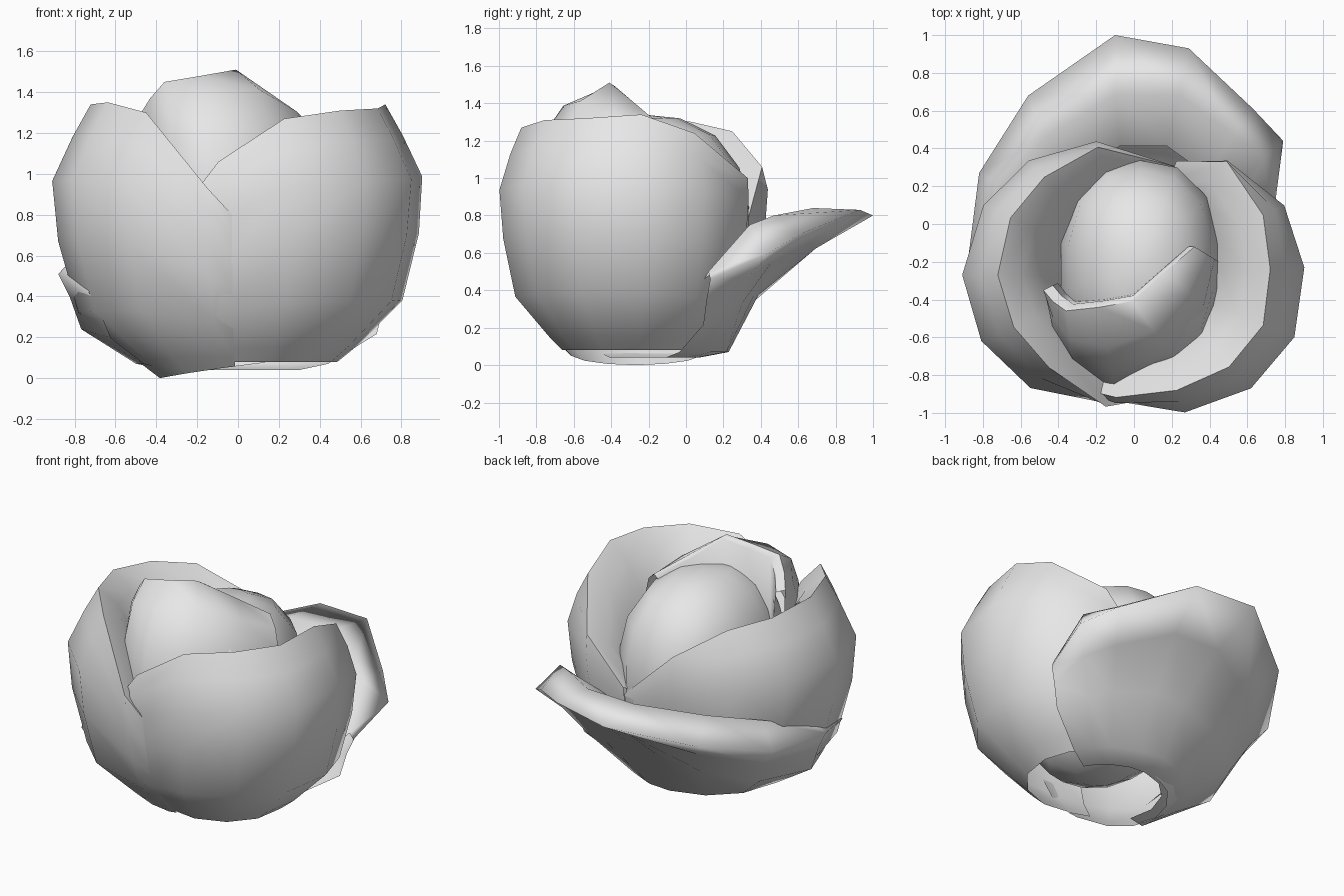
import bpy, bmesh, math
from mathutils import Vector

if "Cube" in bpy.data.objects:
    bpy.data.objects.remove(bpy.data.objects["Cube"], do_unlink=True)

# Single pale grey material
grey = bpy.data.materials.new("pale_grey")
grey.use_nodes = True
grey.diffuse_color = (0.8, 0.8, 0.8, 1)
grey.node_tree.nodes["Principled BSDF"].inputs["Base Color"].default_value = (0.8, 0.8, 0.8, 1)

CENTRE = Vector((0, -0.27))


def finish(name, bm, sharp=55):
    mesh = bpy.data.meshes.new(name)
    bm.to_mesh(mesh)
    bm.free()
    mesh.materials.append(grey)
    obj = bpy.data.objects.new(name, mesh)
    bpy.context.collection.objects.link(obj)
    bpy.ops.object.select_all(action="DESELECT")
    obj.select_set(True)
    bpy.context.view_layer.objects.active = obj
    bpy.ops.object.shade_smooth_by_angle(angle=math.radians(sharp))


def loft(name, columns, sharp=55):
    """Skin neighbouring columns of points, running up the outside and down the inside."""
    bm = bmesh.new()
    grid = [[bm.verts.new(p) for p in col] for col in columns]
    for a, b in zip(grid, grid[1:]):
        for i in range(len(a) - 1):
            bm.faces.new((a[i], b[i], b[i + 1], a[i + 1]))
    bm.normal_update()
    bm.faces.ensure_lookup_table()
    first = bm.faces[1]
    if first.normal.xy.dot(first.calc_center_median().xy - CENTRE) < 0:
        bmesh.ops.reverse_faces(bm, faces=bm.faces[:])
    finish(name, bm, sharp)


# Cup profile: height against fraction of the widest radius
PROFILE = [(0.0, 0.42), (0.09, 0.55), (0.33, 0.87), (0.68, 0.97), (0.97, 1.0), (1.2, 0.88), (1.36, 0.78)]


def width(z):
    for (z0, w0), (z1, w1) in zip(PROFILE, PROFILE[1:]):
        if z <= z1:
            return w0 + (w1 - w0) * (z - z0) / (z1 - z0)
    return PROFILE[-1][1]


def cup_columns(outline, base, tilt):
    cols = []
    for x, y, rim in outline:
        radial = Vector((x, y)) - CENTRE
        foot = base + tilt * x
        col = []
        for s in (0, 0.06, 0.24, 0.5, 0.72, 0.88, 1):
            z = foot + (rim - foot) * s
            col.append((*(CENTRE + radial * width(z)), z))
        # Inner face slopes from the rim down to the heart
        for w, drop in ((0.82, 0.08), (0.64, 0.26), (0.45, 0.55)):
            col.append((*(CENTRE + radial * w * width(rim)), rim * (1 - drop)))
        cols.append(col)
    return cols


# Two big cupped leaves: widest x, y and rim height round each one
left_outline = [(-0.3, -0.88, 0.8), (-0.1, -0.95, 1.06), (0.27, -1.0, 1.27), (0.62, -0.87, 1.31),
                (0.85, -0.6, 1.32), (0.91, -0.23, 1.34), (0.8, 0.1, 1.24), (0.5, 0.34, 1.0),
                (0.23, 0.35, 0.72)]
right_outline = [(-0.03, -0.958, 0.8), (-0.15, -0.97, 0.93), (-0.55, -0.87, 1.3), (-0.81, -0.62, 1.35),
                 (-0.91, -0.27, 1.34), (-0.8, 0.1, 1.3), (-0.56, 0.34, 1.25), (-0.2, 0.44, 1.06),
                 (0.25, 0.32, 0.66)]
loft("left_cup_leaf", cup_columns(left_outline, 0.08, 0))
loft("right_cup_leaf", cup_columns(right_outline, 0.06, 0.066))

# Open rear leaf with a rolled lip: outer edge x, y, z, belly radius, crest x, y, z
rear = [(-0.73, -0.59, 0.42, 0.68, -0.69, -0.57, 0.43), (-0.88, -0.2, 0.51, 0.77, -0.81, -0.18, 0.55),
        (-0.82, 0.27, 0.55, 0.76, -0.7, 0.2, 0.7),
        (-0.56, 0.68, 0.67, 0.7, -0.47, 0.46, 0.77), (-0.1, 1.0, 0.8, 0.66, -0.1, 0.68, 0.83),
        (0.29, 0.93, 0.83, 0.66, 0.24, 0.68, 0.84), (0.63, 0.61, 0.7, 0.7, 0.53, 0.47, 0.8),
        (0.79, 0.44, 0.6, 0.74, 0.68, 0.34, 0.75), (0.75, 0.13, 0.46, 0.77, 0.73, 0.12, 0.5)]
cols = []
for x, y, z, belly, cx, cy, cz in rear:
    radial = Vector((x, y)) - CENTRE
    crest = Vector((cx, cy))
    rim = radial.length
    radial.normalize()
    rows = [(0.34, 0.04), (0.5, 0.07), (belly, 0.47 * z),
            ((belly + rim) / 2, 0.78 * z), (rim, z)]
    col = [(*(CENTRE + radial * r), h) for r, h in rows]
    col += [(*crest, cz), (*CENTRE.lerp(crest, 0.72), cz - 0.2)]
    cols.append(col)
loft("rear_open_leaf", cols, 150)

# Round heart, slightly squared off
bm = bmesh.new()
bmesh.ops.create_uvsphere(bm, u_segments=14, v_segments=9, radius=1)
for v in bm.verts:
    v.co /= sum(abs(c) ** 2.4 for c in v.co) ** (1 / 2.4)
bmesh.ops.scale(bm, vec=(0.43, 0.57, 0.6), verts=bm.verts)
bmesh.ops.translate(bm, vec=(0.035, -0.23, 0.74), verts=bm.verts)
finish("heart", bm)

# Inner leaf folded over the front of the heart: widest x, y then rim x, y, z
fold = [(0.45, -0.2, 0.32, -0.12, 1.27), (0.41, -0.48, 0.17, -0.25, 1.38), (0.22, -0.72, -0.01, -0.41, 1.51),
        (-0.1, -0.87, -0.18, -0.44, 1.48), (-0.32, -0.76, -0.36, -0.46, 1.45),
        (-0.43, -0.58, -0.43, -0.41, 1.37), (-0.47, -0.35, -0.48, -0.35, 1.29)]
HOLLOW = Vector((0.03, -0.1))
cols = []
for x, y, rx, ry, rz in fold:
    wide, rim = Vector((x, y)), Vector((rx, ry))
    rows = [(CENTRE.lerp(wide, 0.85), 0.45), (wide, 0.9),
            (wide.lerp(rim, 0.18), 0.9 + (rz - 0.9) * 0.5),
            (wide.lerp(rim, 0.5), 0.9 + (rz - 0.9) * 0.84), (rim, rz),
            (rim.lerp(HOLLOW, 0.1), rz - 0.02), (rim.lerp(HOLLOW, 0.15), 0.9)]
    cols.append([(*p, z) for p, z in rows])
loft("folded_inner_leaf", cols)
